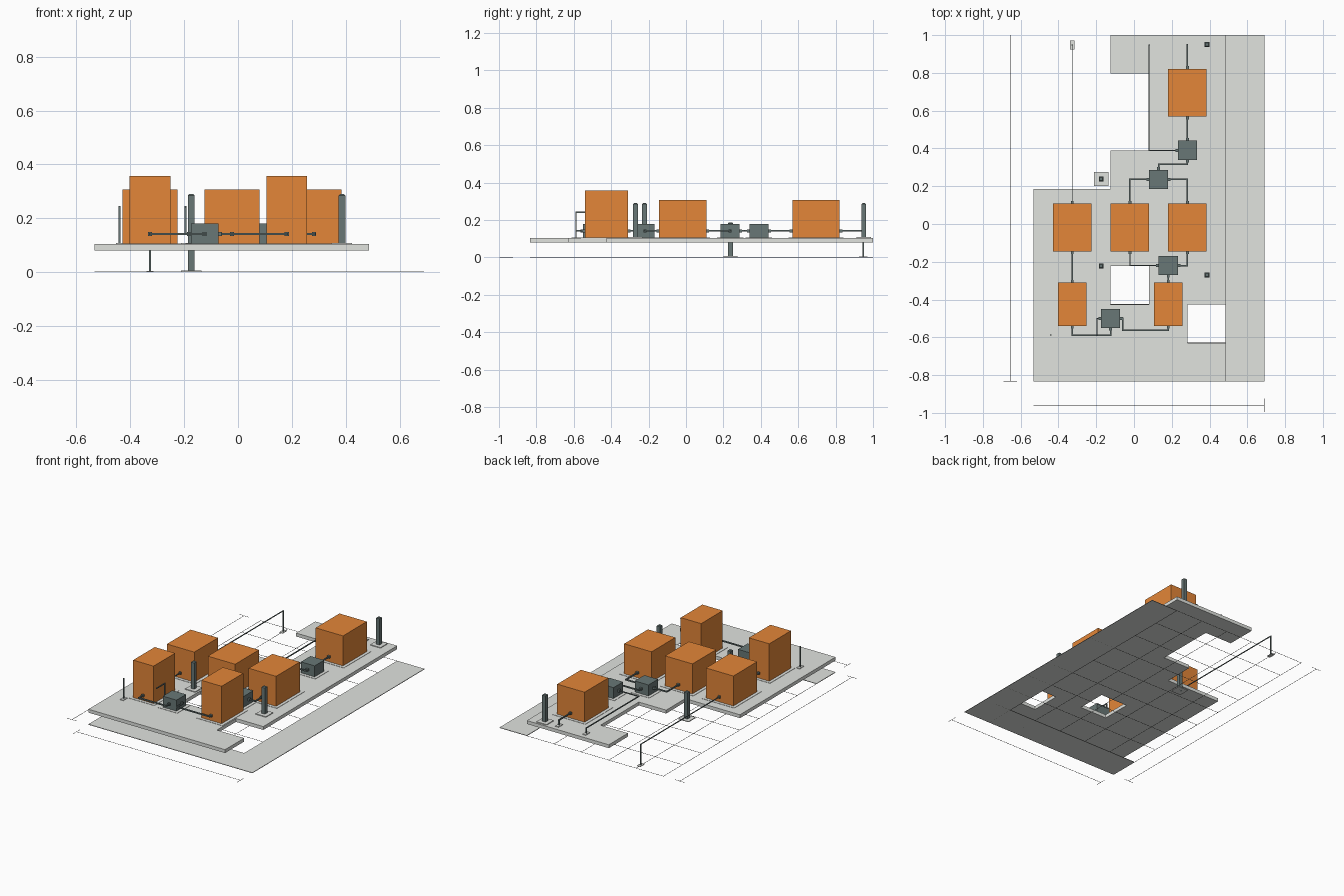
import bpy, bmesh
from mathutils import Vector

if "Cube" in bpy.data.objects:
    bpy.data.objects.remove(bpy.data.objects["Cube"])


def material(name, rgb):
    m = bpy.data.materials.new(name)
    m.use_nodes = True
    m.diffuse_color = (*rgb, 1)
    m.node_tree.nodes["Principled BSDF"].inputs["Base Color"].default_value = (*rgb, 1)
    return m


ORANGE = material("orange", (0.77, 0.24, 0.04))
CONCRETE = material("light grey", (0.75, 0.77, 0.74))
STEEL = material("slate grey", (0.14, 0.185, 0.18))
LINE = material("line grey", (0.14, 0.14, 0.14))


def finish(name, bm, mat):
    bmesh.ops.recalc_face_normals(bm, faces=bm.faces)
    mesh = bpy.data.meshes.new(name)
    bm.to_mesh(mesh)
    bm.free()
    mesh.materials.append(mat)
    obj = bpy.data.objects.new(name, mesh)
    bpy.context.collection.objects.link(obj)
    return obj


def add_box(bm, lo, hi):
    verts = bmesh.ops.create_cube(bm, size=1)["verts"]
    for v in verts:
        v.co = [lo[i] + (v.co[i] + 0.5) * (hi[i] - lo[i]) for i in range(3)]


def box(name, x, y, w, d, z0, z1, mat):
    bm = bmesh.new()
    add_box(bm, (x - w / 2, y - d / 2, z0), (x + w / 2, y + d / 2, z1))
    return finish(name, bm, mat)


def add_rod(bm, a, b, r):
    lo = [min(p, q) - r for p, q in zip(a, b)]
    hi = [max(p, q) + r for p, q in zip(a, b)]
    add_box(bm, lo, hi)


# Site layout: one character per grid cell, front row first
CELL = 0.2037
X0, Y0 = -0.532, -0.833
X1, Y1 = X0 + 6 * CELL, Y0 + 9 * CELL
DECK = ["#####", "####.", "##.##", "#####", "#####",
        "..###", "...##", "...##", "..###"]
GROUND = ["######"] + [".....#"] * 8
FLOOR = 0.104


def slab(name, rows, z0, z1, mat):
    bm = bmesh.new()
    for j, row in enumerate(rows):
        for i, cell in enumerate(row):
            if cell == "#":
                corners = [(i, j), (i + 1, j), (i + 1, j + 1), (i, j + 1)]
                bm.faces.new([bm.verts.new((X0 + p * CELL, Y0 + q * CELL, z0))
                              for p, q in corners])
    bmesh.ops.remove_doubles(bm, verts=bm.verts, dist=0.001)
    ext = bmesh.ops.extrude_face_region(bm, geom=list(bm.faces), use_keep_orig=True)
    top = [g for g in ext["geom"] if isinstance(g, bmesh.types.BMVert)]
    bmesh.ops.translate(bm, vec=(0, 0, z1 - z0), verts=top)
    return finish(name, bm, mat)


slab("ground_plate", GROUND, 0.0, 0.003, CONCRETE)
slab("raised_deck", DECK, 0.081, FLOOR, CONCRETE)

# Layout grid drawn on the ground
T = 0.0008
bm = bmesh.new()
for j in range(10):
    add_rod(bm, (X0, Y0 + j * CELL, T), (X1, Y0 + j * CELL, T), T)
for i in range(7):
    add_rod(bm, (X0 + i * CELL, Y0, T), (X0 + i * CELL, Y1, T), T)
finish("layout_grid", bm, LINE)

# Dimension lines with end ticks
bm = bmesh.new()
DX, DY, TICK = -0.655, -0.96, 0.035
add_rod(bm, (DX, Y0, T), (DX, Y1, T), T)
add_rod(bm, (X0, DY, T), (X1, DY, T), T)
for y in (Y0, Y1):
    add_rod(bm, (DX - TICK, y, T), (DX + TICK, y, T), T)
for x in (X0, X1):
    add_rod(bm, (x, DY - TICK, T), (x, DY + TICK, T), T)
finish("dimension_lines", bm, LINE)


# Machine blocks, each on a thin pad
def unit(name, x, y, w, d, top, mat):
    box(name + "_pad", x, y, w + 0.04, d + 0.04, FLOOR, FLOOR + 0.002, CONCRETE)
    box(name, x, y, w, d, FLOOR, top, mat)


LEFT, MID, RIGHT = 0.283, -0.022, -0.327
for i, (x, y) in enumerate([(RIGHT, -0.018), (MID, -0.018), (LEFT, -0.018), (LEFT, 0.695)]):
    unit(f"large_unit_{i + 1}", x, y, 0.204, 0.253, 0.308, ORANGE)
for i, x in enumerate((RIGHT, 0.181)):
    unit(f"tall_unit_{i + 1}", x, -0.426, 0.152, 0.23, 0.358, ORANGE)
for i, (x, y) in enumerate([(-0.124, -0.5), (0.181, -0.22), (0.13, 0.236), (LEFT, 0.39)]):
    unit(f"junction_box_{i + 1}", x, y, 0.102, 0.102, 0.18, STEEL)


# Pillars with chamfered tops on square pads
def pillar(name, x, y, z):
    box(name + "_pad", x, y, 0.076, 0.076, z, z + 0.005, CONCRETE)
    obj = box(name, x, y, 0.025, 0.025, z, z + 0.186, STEEL)
    bm = bmesh.new()
    bm.from_mesh(obj.data)
    top = [e for e in bm.edges if all(v.co.z > z + 0.1 for v in e.verts)]
    bmesh.ops.bevel(bm, geom=top, offset=0.005, segments=1, affect="EDGES")
    bm.to_mesh(obj.data)
    bm.free()


for i, (x, y, z) in enumerate([(-0.174, 0.238, 0.002), (-0.174, -0.222, FLOOR),
                               (0.386, -0.27, FLOOR), (0.386, 0.95, FLOOR)]):
    pillar(f"pillar_{i + 1}", x, y, z)

# Pipe runs: points in plan at pipe height, couplings where they meet blocks
PZ = 0.142


def pipe(name, points, start=True, end=True, r=0.004):
    pts = [Vector((*p, PZ)) if len(p) == 2 else Vector(p) for p in points]
    bm = bmesh.new()
    for a, b in zip(pts, pts[1:]):
        add_rod(bm, a, b, r)
    for on, a, b in ((start, pts[0], pts[1]), (end, pts[-1], pts[-2])):
        if on:
            add_rod(bm, a, a + (b - a).normalized() * 0.006, 0.0075)
    finish(name, bm, STEEL)


pipe("pipe_tall_1_junction", [(RIGHT, -0.541), (RIGHT, -0.588), (-0.124, -0.588), (-0.124, -0.551)])
pipe("pipe_tall_2_junction", [(-0.073, -0.5), (-0.06, -0.5), (-0.06, -0.562), (0.181, -0.562), (0.181, -0.541)])
pipe("pipe_tall_2_up", [(0.181, -0.311), (0.181, -0.271)])
pipe("pipe_tall_1_up", [(RIGHT, -0.311), (RIGHT, -0.144)], r=0.003)
pipe("pipe_middle_in", [(0.13, -0.22), (MID, -0.22), (MID, -0.144)], r=0.003)
pipe("pipe_left_in", [(0.232, -0.22), (LEFT, -0.22), (LEFT, -0.144)])
pipe("pipe_middle_out", [(MID, 0.109), (MID, 0.236), (0.079, 0.236)])
pipe("pipe_left_out", [(LEFT, 0.109), (LEFT, 0.236), (0.181, 0.236)])
pipe("pipe_between_junctions", [(0.13, 0.287), (0.13, 0.317), (LEFT, 0.317), (LEFT, 0.339)])
pipe("pipe_back_unit", [(LEFT, 0.441), (LEFT, 0.568)])


# Upright posts standing on foot plates
def post(name, x, y, z, top):
    box(name, x, y, 0.008, 0.006, z, top, STEEL)
    box(name + "_foot", x, y, 0.025, 0.046, z, z + 0.004, CONCRETE)


# Outlets that turn down at the back
OUT = 0.948
for name, run, z, r in (("right", [(RIGHT, 0.109)], 0.0, 0.0025),
                        ("middle", [(0.232, 0.39), (0.08, 0.39)], FLOOR, 0.003),
                        ("left", [(LEFT, 0.822)], FLOOR, 0.004)):
    x = run[-1][0]
    pipe("outlet_" + name, run + [(x, OUT)], end=False, r=r)
    post("outlet_post_" + name, x, OUT, z, PZ)

# Overhead riser and inlet post
pipe("overhead_riser", [(-0.175, -0.5), (-0.195, -0.5), (-0.195, -0.5, 0.242),
                        (-0.195, -0.588, 0.242)], end=False, r=0.003)
post("inlet_post", -0.44, -0.588, FLOOR, 0.245)
